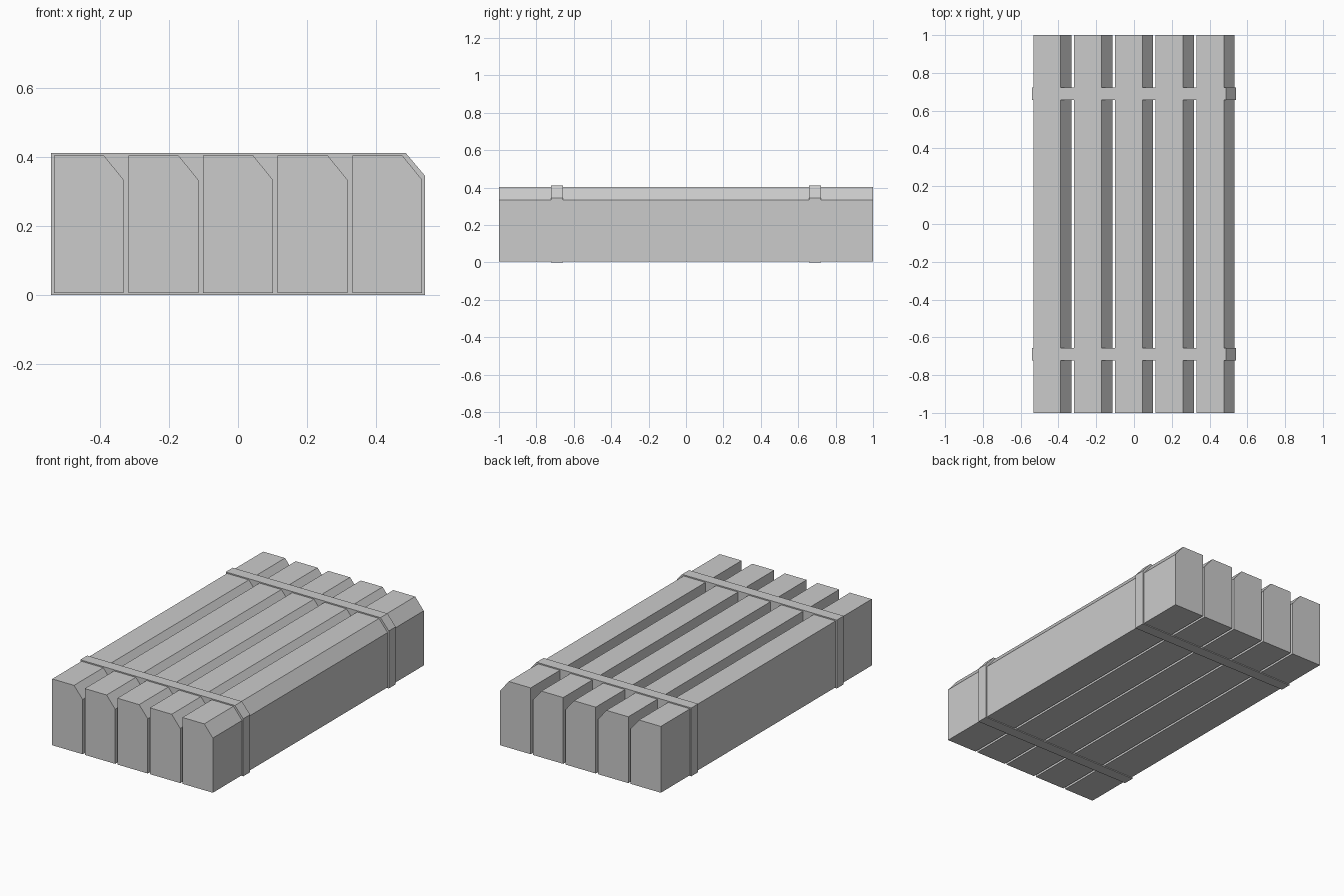
import bpy
import bmesh

cube = bpy.data.objects.get("Cube")
if cube:
    bpy.data.objects.remove(cube, do_unlink=True)

grey = bpy.data.materials.new("plain grey")
grey.use_nodes = True
COLOUR = (0.6, 0.6, 0.6, 1)
grey.diffuse_color = COLOUR
grey.node_tree.nodes["Principled BSDF"].inputs["Base Color"].default_value = COLOUR


def chamfered_prism(name, x0, x1, z0, z1, cut_x, cut_z, y0, y1):
    """Box along y with its upper +x edge cut off."""
    profile = [(x0, z0), (x1, z0), (x1, z1 - cut_z), (x1 - cut_x, z1), (x0, z1)]
    bm = bmesh.new()
    face = bm.faces.new([bm.verts.new((x, y0, z)) for x, z in profile])
    side = bmesh.ops.extrude_face_region(bm, geom=[face])
    moved = [g for g in side["geom"] if isinstance(g, bmesh.types.BMVert)]
    bmesh.ops.translate(bm, verts=moved, vec=(0, y1 - y0, 0))
    bmesh.ops.recalc_face_normals(bm, faces=bm.faces)
    mesh = bpy.data.meshes.new(name)
    bm.to_mesh(mesh)
    bm.free()
    mesh.materials.append(grey)
    bpy.context.collection.objects.link(bpy.data.objects.new(name, mesh))


# Five long beams side by side
WIDTH, PITCH = 0.202, 0.216
for i in range(5):
    left = (i - 2) * PITCH - WIDTH / 2
    chamfered_prism(f"beam_{i + 1}", left, left + WIDTH, 0.005, 0.403,
                    0.057, 0.07, -1, 1)

# Two solid straps that bind the beams and fill the gaps
for name, y in (("front_strap", -0.69), ("back_strap", 0.69)):
    chamfered_prism(name, -0.541, 0.541, 0, 0.41, 0.055, 0.065,
                    y - 0.033, y + 0.033)
